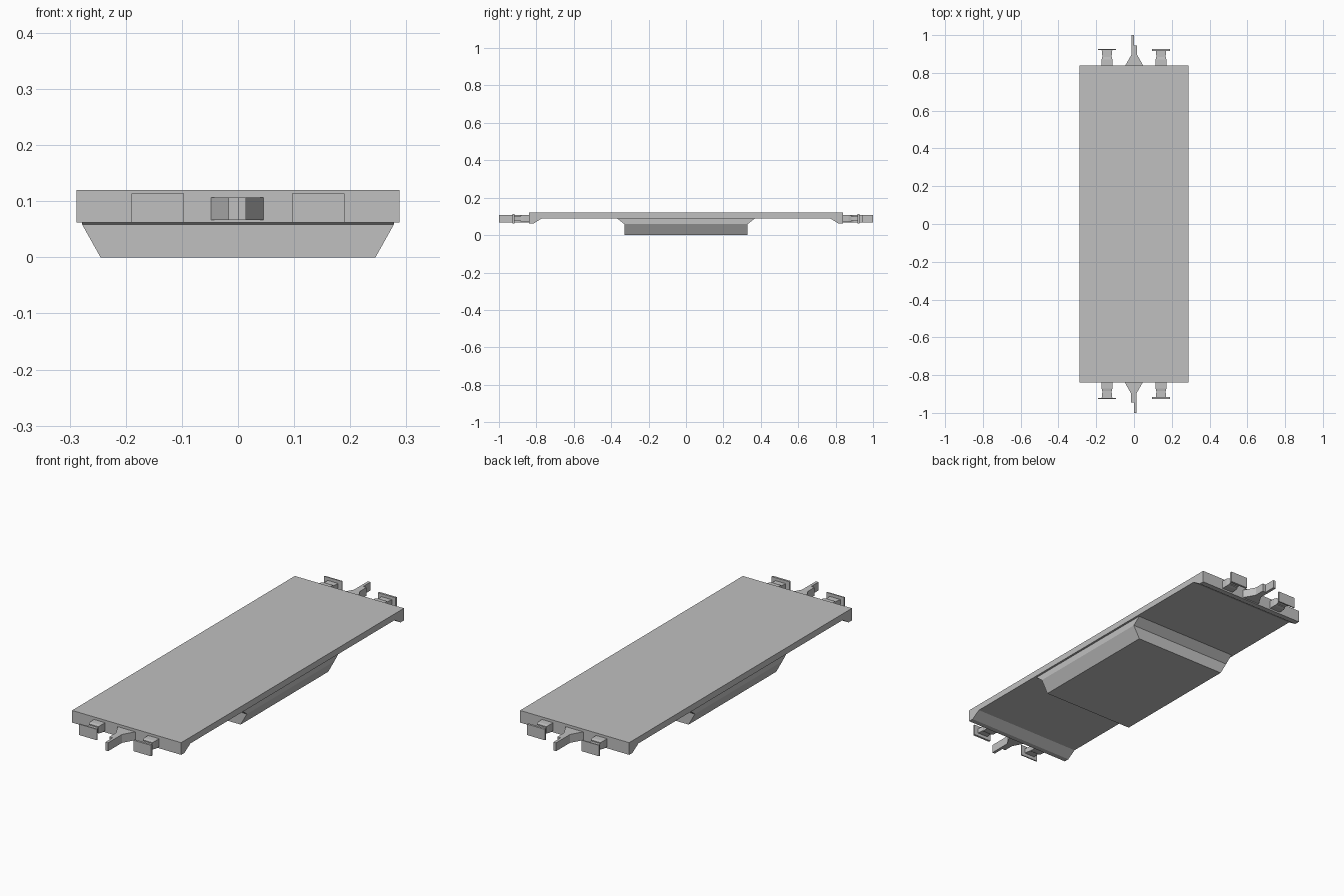
import bpy, bmesh
from mathutils import Matrix

cube = bpy.data.objects.get("Cube")
if cube:
    bpy.data.objects.remove(cube, do_unlink=True)

# Single flat grey
grey = bpy.data.materials.new("plain grey")
grey.use_nodes = True
colour = (0.53, 0.53, 0.53, 1)
grey.diffuse_color = colour
grey.node_tree.nodes["Principled BSDF"].inputs["Base Color"].default_value = colour


def finish(name, bm, turn=False):
    if turn:
        bm.transform(Matrix.Rotation(3.14159265, 4, 'Z'))
    bmesh.ops.recalc_face_normals(bm, faces=bm.faces)
    mesh = bpy.data.meshes.new(name)
    bm.to_mesh(mesh)
    bm.free()
    mesh.materials.append(grey)
    obj = bpy.data.objects.new(name, mesh)
    bpy.context.collection.objects.link(obj)
    return obj


def loft(name, loops, turn=False):
    """Skin a stack of matching vertex loops and cap both ends."""
    bm = bmesh.new()
    rings = [[bm.verts.new(p) for p in loop] for loop in loops]
    n = len(rings[0])
    for a, b in zip(rings, rings[1:]):
        for i in range(n):
            j = (i + 1) % n
            bm.faces.new((a[i], a[j], b[j], b[i]))
    bm.faces.new(rings[0])
    bm.faces.new(rings[-1])
    return finish(name, bm, turn)


def rect_xy(hx, hy, z):
    return [(-hx, -hy, z), (hx, -hy, z), (hx, hy, z), (-hx, hy, z)]


def rect_xz(cx, hx, y, z0, z1):
    return [(cx - hx, y, z0), (cx + hx, y, z0), (cx + hx, y, z1), (cx - hx, y, z1)]


# Deck with deeper lips at both ends
half = [(0.77, 0.09), (0.815, 0.062), (0.84, 0.062), (0.84, 0.12)]
profile = half + [(-y, z) for y, z in reversed(half)]
loft("deck", [[(x, y, z) for y, z in profile] for x in (-0.288, 0.288)])

# Belly box: sloped ends above, sloped sides below
loft("belly", [rect_xy(0.278, 0.37, 0.091),
               rect_xy(0.278, 0.33, 0.059),
               rect_xy(0.245, 0.33, 0)])

# Coupler outline, flaring at the root with an offset hook
hook = [(-0.049, -0.838), (-0.017, -0.895), (-0.017, -0.945), (0, -0.945),
        (0, -1), (0.014, -1), (0.014, -0.895), (0.047, -0.838)]

# Each end carries a coupler and two buffers
for end, turn in (("front", False), ("rear", True)):
    loft(end + "_coupler", [[(x, y, z) for x, y in hook] for z in (0.067, 0.107)], turn)
    for side, sx in (("left", 1), ("right", -1)):
        cx = sx * 0.143
        name = f"{end}_{side}_buffer"
        loft(name + "_base", [rect_xz(cx, 0.029, -0.838, 0.07, 0.108),
                              rect_xz(cx, 0.029, -0.87, 0.07, 0.108),
                              rect_xz(cx, 0.025, -0.885, 0.073, 0.105)], turn)
        loft(name + "_stem", [rect_xz(cx, 0.024, -0.884, 0.077, 0.1),
                              rect_xz(cx, 0.028, -0.92, 0.077, 0.1)], turn)
        # Plates differ slightly in thickness from one side to the other
        depth = 0.01 if (sx > 0) != turn else 0.006
        loft(name + "_plate", [rect_xz(cx, 0.047, y, 0.062, 0.114)
                               for y in (-0.927 + depth, -0.927)], turn)
